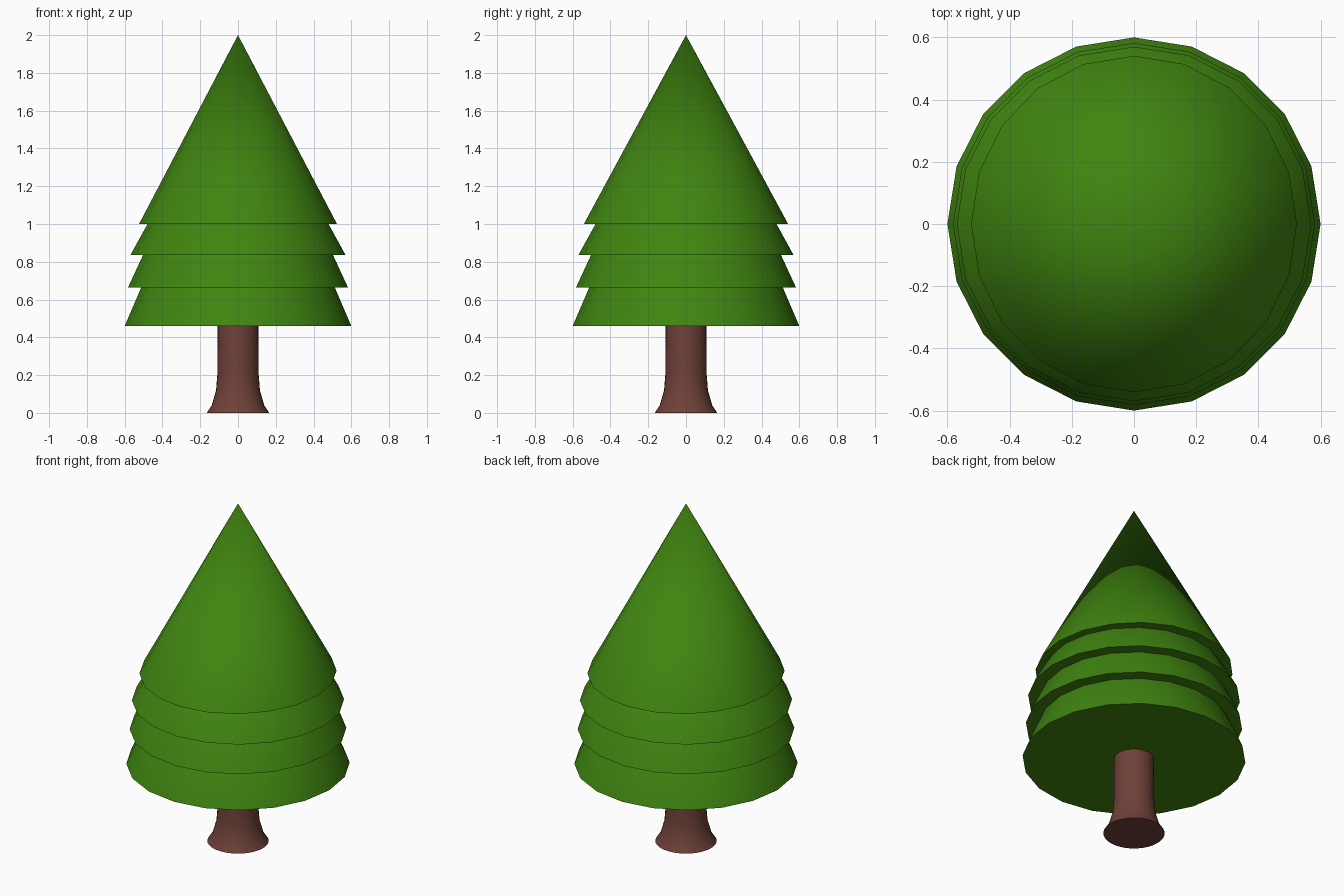
import bpy
import bmesh
import math

cube = bpy.data.objects.get("Cube")
if cube:
    bpy.data.objects.remove(cube, do_unlink=True)


def make_material(name, color):
    mat = bpy.data.materials.new(name)
    mat.use_nodes = True
    mat.diffuse_color = color
    mat.node_tree.nodes["Principled BSDF"].inputs["Base Color"].default_value = color
    return mat


def finish(obj, mat):
    obj.data.materials.append(mat)
    bpy.ops.object.select_all(action='DESELECT')
    obj.select_set(True)
    bpy.context.view_layer.objects.active = obj
    bpy.ops.object.shade_smooth_by_angle(angle=math.radians(40))


def lathe(name, profile, sides, mat, stretch=1.0):
    """Closed solid turned from (radius, height) points; stretch scales y.
    A zero radius makes a tip, any other end is capped."""
    bm = bmesh.new()
    rings = []
    for radius, z in profile:
        count = sides if radius > 0 else 1
        angles = [2 * math.pi * i / sides for i in range(count)]
        rings.append([bm.verts.new((radius * math.cos(a),
                                    radius * stretch * math.sin(a), z))
                      for a in angles])
    for low, high in zip(rings, rings[1:]):
        for i in range(sides):
            j = (i + 1) % sides
            if len(high) == 1:
                bm.faces.new((low[i], low[j], high[0]))
            else:
                bm.faces.new((low[i], low[j], high[j], high[i]))
    bm.faces.new(rings[0][::-1])
    if len(rings[-1]) > 1:
        bm.faces.new(rings[-1])
    mesh = bpy.data.meshes.new(name)
    bm.to_mesh(mesh)
    bm.free()
    obj = bpy.data.objects.new(name, mesh)
    bpy.context.collection.objects.link(obj)
    finish(obj, mat)


green = make_material("leaf green", (0.05, 0.235, 0.005, 1))
brown = make_material("bark brown", (0.158, 0.052, 0.04, 1))

# Trunk with flared foot, ending just inside the foliage
lathe("trunk", [(0.165, 0), (0.139, 0.04), (0.116, 0.12), (0.109, 0.21),
                (0.107, 0.5)], 32, brown)

# Overlapping foliage cones: radius, base height, tip height, y stretch
tiers = [("bottom_foliage", 0.6, 0.46, 1.86, 1.0),
         ("lower_foliage", 0.582, 0.665, 1.92, 1.0),
         ("upper_foliage", 0.57, 0.835, 1.87, 1.0),
         ("top_foliage", 0.524, 1.0, 2.0, 1.032)]
for name, radius, base, tip, stretch in tiers:
    lathe(name, [(radius, base), (0, tip)], 20, green, stretch)
